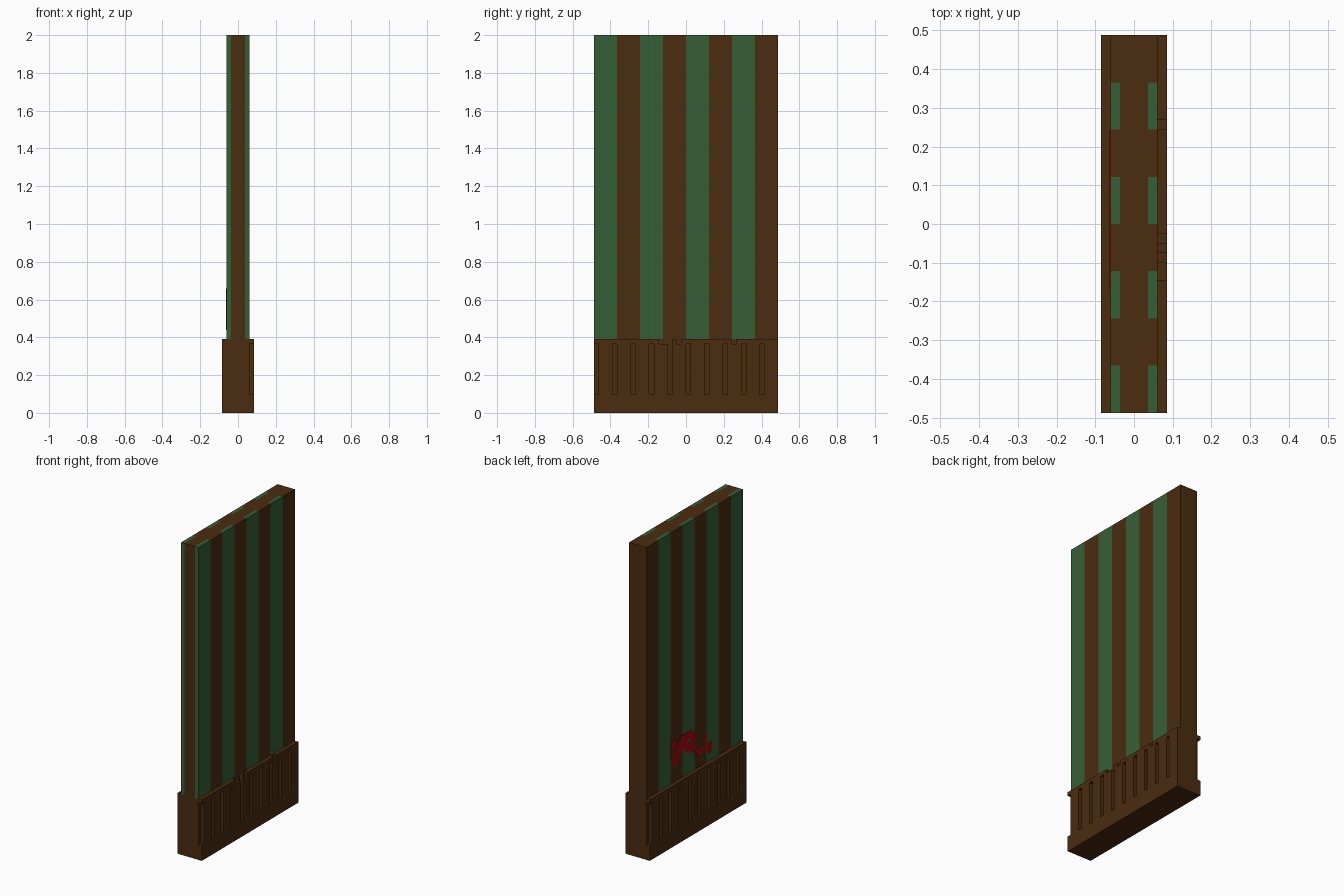
import bpy
import bmesh

old = bpy.data.objects.get("Cube")
if old:
    bpy.data.objects.remove(old, do_unlink=True)

U = 2 / 82            # grid unit
NY, NZ, BASE = 40, 82, 16   # length, height and wainscot height in units
STRIPE = 5


def material(name, rgb):
    m = bpy.data.materials.new(name)
    m.use_nodes = True
    m.diffuse_color = (*rgb, 1)
    bsdf = next(n for n in m.node_tree.nodes if n.type == 'BSDF_PRINCIPLED')
    bsdf.inputs["Base Color"].default_value = (*rgb, 1)
    bsdf.inputs["Roughness"].default_value = 0.9
    return m


brown = material("dark wood brown", (0.069, 0.025, 0.005))
green = material("wallpaper green", (0.037, 0.112, 0.037))
red = material("stain red", (0.38, 0.003, 0.005))


def finish(bm, name, mat):
    bmesh.ops.recalc_face_normals(bm, faces=bm.faces[:])
    me = bpy.data.meshes.new(name)
    bm.to_mesh(me)
    bm.free()
    me.materials.append(mat)
    ob = bpy.data.objects.new(name, me)
    bpy.context.collection.objects.link(ob)
    return ob


def box(name, mat, x0, x1, y0, y1, z0, z1):
    """Box in grid units; y is counted from the front end."""
    bm = bmesh.new()
    bmesh.ops.create_cube(bm, size=1)
    for v in bm.verts:
        v.co = ((x1 if v.co.x > 0 else x0) * U,
                ((y1 if v.co.y > 0 else y0) - NY / 2) * U,
                (z1 if v.co.z > 0 else z0) * U)
    return finish(bm, name, mat)


def slab(name, mat, cells, x, depth):
    """Cut-out sheet made of the given (y, z) cells, thickened along x."""
    bm = bmesh.new()
    corners = {}

    def corner(j, k):
        if (j, k) not in corners:
            corners[j, k] = bm.verts.new((x * U, (j - NY / 2) * U, k * U))
        return corners[j, k]

    for j, k in sorted(cells):
        bm.faces.new([corner(j, k), corner(j + 1, k),
                      corner(j + 1, k + 1), corner(j, k + 1)])
    ext = bmesh.ops.extrude_face_region(bm, geom=bm.faces[:], use_keep_orig=True)
    moved = [g for g in ext["geom"] if isinstance(g, bmesh.types.BMVert)]
    bmesh.ops.translate(bm, verts=moved, vec=(depth * U, 0, 0))
    return finish(bm, name, mat)


def rect(j0, j1, k0, k1):
    return {(j, k) for j in range(j0, j1) for k in range(k0, k1)}


# Wall core and the thicker base behind the wainscot
box("wall_core", brown, -1.5, 1.5, 0, NY, BASE, NZ)
box("base_core", brown, -2.5, 2.5, 0, NY, 0, BASE)

# Alternating vertical stripes on both sides
for side, label in ((1, "left"), (-1, "right")):
    x0, x1 = sorted((1.5 * side, 2.5 * side))
    for n in range(NY // STRIPE):
        mat, tone = (brown, "brown") if n % 2 else (green, "green")
        box(f"{label}_{tone}_stripe_{n // 2 + 1}", mat, x0, x1,
            n * STRIPE, (n + 1) * STRIPE, BASE, NZ)

# Slotted wainscot panels; the left one has chips along its top edge
full = rect(0, NY, 0, BASE)
chips = rect(14, 17, 15, 16) | rect(16, 17, 14, 16) | {(18, 15), (30, 15)}
for side, label, first in ((1, "left", 0), (-1, "right", 3)):
    slots = set()
    for j in range(first, NY, 4):
        slots |= rect(j, j + 1, 4, 15)
    cells = full - slots
    if side > 0:
        cells -= chips
    slab(f"{label}_wainscot", brown, cells, 2.5 * side, side)

# Splattered stain low on the right side (counted from the back end)
stain = set()
for j0, j1, k0, k1 in ((10, 11, 23, 25), (10, 12, 25, 27), (11, 13, 20, 23),
                       (12, 14, 22, 25), (13, 17, 23, 26), (14, 19, 25, 27),
                       (16, 18, 22, 24), (18, 20, 21, 26), (20, 24, 20, 21),
                       (21, 23, 19, 21), (24, 25, 19, 24), (25, 27, 19, 20),
                       (26, 27, 18, 21)):
    stain |= rect(NY - j1, NY - j0, k0, k1)
slab("wall_stain", red, stain, -2.5, -0.08)
